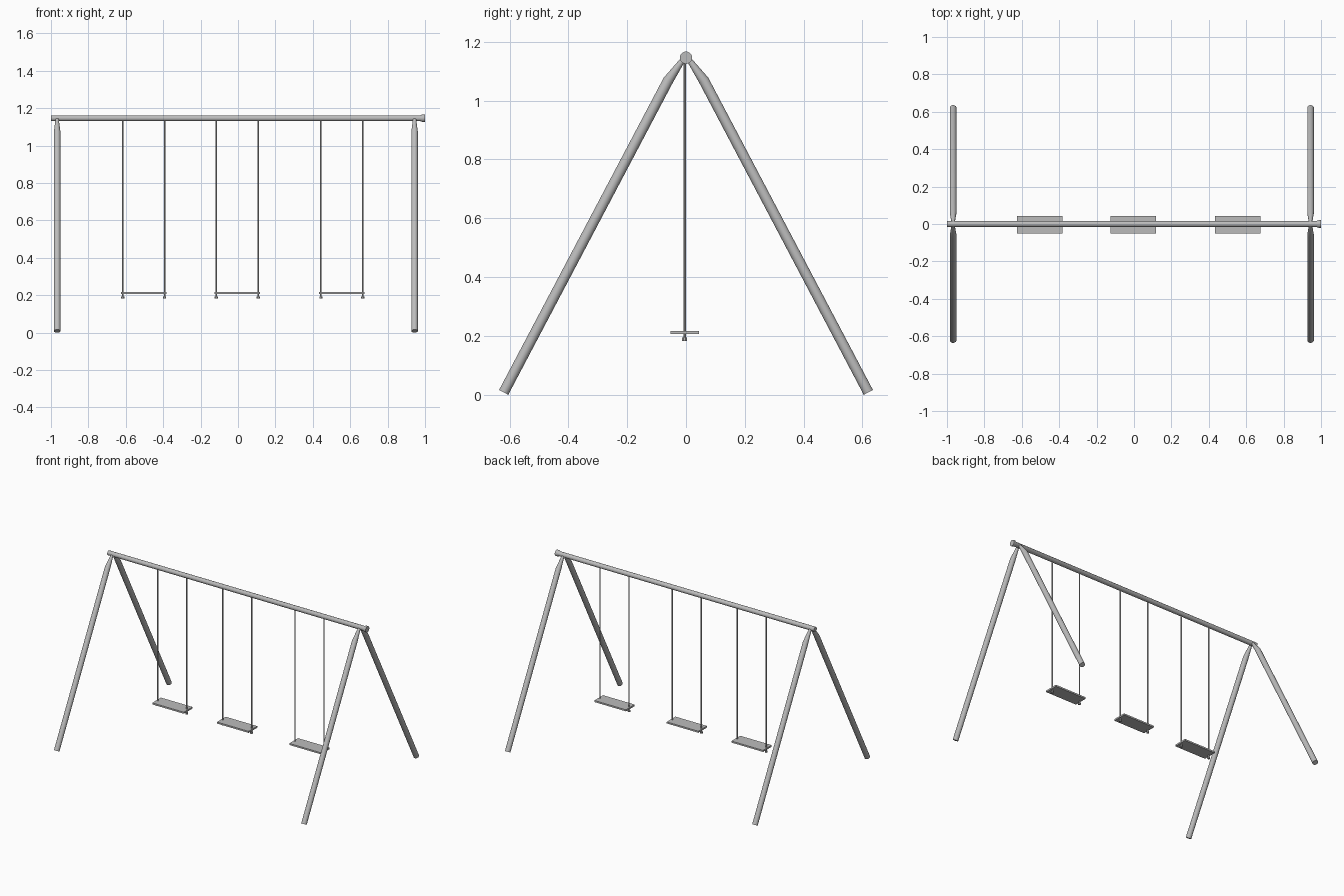
import bpy
import bmesh
import math
from mathutils import Vector

cube = bpy.data.objects.get("Cube")
if cube:
    bpy.data.objects.remove(cube, do_unlink=True)

grey = bpy.data.materials.new("galvanised_grey")
grey.use_nodes = True
colour = (0.5, 0.5, 0.5, 1)
grey.diffuse_color = colour
grey.node_tree.nodes["Principled BSDF"].inputs["Base Color"].default_value = colour


def finish(name, bm, smooth=True):
    bmesh.ops.recalc_face_normals(bm, faces=bm.faces)
    mesh = bpy.data.meshes.new(name)
    bm.to_mesh(mesh)
    bm.free()
    mesh.materials.append(grey)
    obj = bpy.data.objects.new(name, mesh)
    bpy.context.collection.objects.link(obj)
    if smooth:
        bpy.ops.object.select_all(action="DESELECT")
        obj.select_set(True)
        bpy.context.view_layer.objects.active = obj
        bpy.ops.object.shade_smooth_by_angle(angle=math.radians(35))
    return obj


def tube(name, stations, sides=16):
    """Round bar through (point, radius) stations, capped at both ends."""
    bm = bmesh.new()
    points = [Vector(p) for p, r in stations]
    rings = []
    for i, (p, r) in enumerate(stations):
        axis = points[min(i + 1, len(points) - 1)] - points[max(i - 1, 0)]
        turn = axis.to_track_quat("Z", "Y")
        ring = []
        for k in range(sides):
            a = math.tau * (k + 0.5) / sides
            offset = Vector((r * math.cos(a), r * math.sin(a), 0))
            ring.append(bm.verts.new(points[i] + turn @ offset))
        rings.append(ring)
    for low, high in zip(rings, rings[1:]):
        for k in range(sides):
            n = (k + 1) % sides
            bm.faces.new((low[k], low[n], high[n], high[k]))
    bm.faces.new(rings[0])
    bm.faces.new(rings[-1])
    return finish(name, bm)


def box(name, centre, size):
    bm = bmesh.new()
    bmesh.ops.create_cube(bm, size=1)
    bmesh.ops.scale(bm, vec=size, verts=bm.verts)
    bmesh.ops.translate(bm, vec=centre, verts=bm.verts)
    return finish(name, bm, smooth=False)


# Top beam with a flared collar on its left end
BEAM_Z = 1.146
tube("top_beam", [((x, 0, BEAM_Z), r) for x, r in
                  ((-1, 0.016), (0.975, 0.016), (0.987, 0.021), (1, 0.021))])

# Splayed legs, pinched where they meet the beam
for side, x in (("right", -0.967), ("left", 0.944)):
    for end, s in (("front", -1), ("back", 1)):
        tube(f"{side}_{end}_leg", [
            ((x, s * 0.62, 0.008), 0.018),
            ((x, s * 0.06, 1.07), 0.018),
            ((x, s * 0.01, 1.14), 0.009)])

# Swings: flat seat, two hanging rods and a nut under each rod
for name, x in (("right", -0.504), ("middle", -0.004), ("left", 0.555)):
    box(f"{name}_seat", (x, -0.004, 0.212), (0.244, 0.096, 0.011))
    for s in (-1, 1):
        rod_x = x + s * 0.112
        tag = "inner" if s * x < 0 else "outer"
        tube(f"{name}_{tag}_rod", [((rod_x, -0.004, 0.19), 0.0045),
                                   ((rod_x, -0.004, BEAM_Z), 0.0045)], 8)
        tube(f"{name}_{tag}_nut", [((rod_x, -0.005, 0.183), 0.009),
                                   ((rod_x, -0.005, 0.194), 0.009)], 8)
